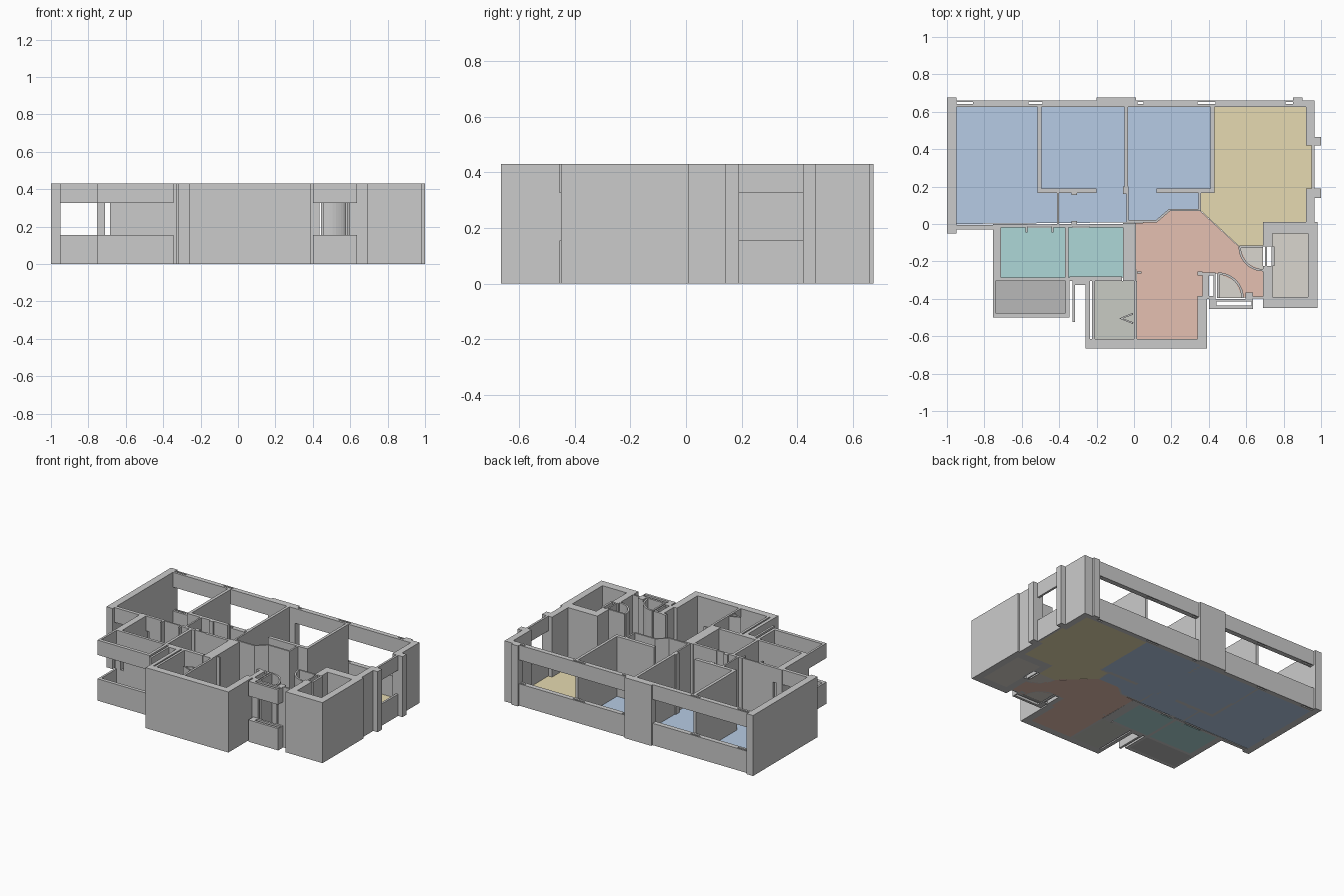
import bpy, bmesh, math
from mathutils import Vector

H = 0.43                                   # wall height
FULL = [(0, H)]
BANDS = [(0, 0.155), (0.325, H)]           # sill and header around a window opening


def finish(name, bm, color=None):
    bmesh.ops.recalc_face_normals(bm, faces=bm.faces)
    me = bpy.data.meshes.new(name)
    bm.to_mesh(me)
    bm.free()
    ob = bpy.data.objects.new(name, me)
    bpy.context.collection.objects.link(ob)
    if color:
        mat = bpy.data.materials.new(name + "_paint")
        mat.diffuse_color = (*color, 1)
        me.materials.append(mat)
    return ob


def add_prism(bm, pts, z0, z1):
    f = bm.faces.new([bm.verts.new((x, y, z0)) for x, y in pts])
    ret = bmesh.ops.extrude_face_region(bm, geom=[f], use_keep_orig=True)
    vs = [g for g in ret["geom"] if isinstance(g, bmesh.types.BMVert)]
    bmesh.ops.translate(bm, verts=vs, vec=(0, 0, z1 - z0))


def walls(name, rects, bands=FULL):
    """Upright boxes from (x0, x1, y0, y1) footprints."""
    bm = bmesh.new()
    for x0, x1, y0, y1 in rects:
        for z0, z1 in bands:
            add_prism(bm, [(x0, y0), (x1, y0), (x1, y1), (x0, y1)], z0, z1)
    return finish(name, bm)


def strip(name, path, t=0.012, z1=H):
    """Thin wall following a plan path."""
    p = [Vector(q) for q in path]
    left, right = [], []
    for i, q in enumerate(p):
        a = (q - p[i - 1]).normalized() if i else (p[1] - q).normalized()
        b = (p[i + 1] - q).normalized() if i < len(p) - 1 else a
        n = Vector((-a.y - b.y, a.x + b.x)).normalized()
        w = t / 2 / max(0.5, n.dot(Vector((-a.y, a.x))))
        left.append(q + n * w)
        right.append(q - n * w)
    bm = bmesh.new()
    add_prism(bm, [tuple(v) for v in left + right[::-1]], 0, z1)
    return finish(name, bm)


def floor(name, pts, color):
    bm = bmesh.new()
    add_prism(bm, pts, 0, 0.004)
    return finish(name, bm, color)


def rect(x0, x1, y0, y1):
    return [(x0, y0), (x1, y0), (x1, y1), (x0, y1)]


def arc(cx, cy, r, a0, a1, n=10):
    return [(cx + r * math.cos(math.radians(a0 + (a1 - a0) * i / n)),
             cy + r * math.sin(math.radians(a0 + (a1 - a0) * i / n))) for i in range(n + 1)]


# Outer shell: left wall, back piers, right wall and its piers
walls("left_wall", [(-1, -0.95, -0.05, 0.675)])
walls("back_piers", [(-0.2, 0.01, 0.625, 0.675), (0.85, 0.9, 0.625, 0.675)])
walls("right_wall", [(0.9, 0.965, 0.625, 0.66), (0.92, 0.965, 0.42, 0.625),
                     (0.92, 0.965, 0.01, 0.19), (0.965, 1, 0.42, 0.465),
                     (0.965, 1, 0.14, 0.19)])
walls("right_window_wall", [(0.95, 0.965, 0.19, 0.42)], BANDS)

# Back window walls, with narrow slots running down through them
slots = [(-0.95, -0.86), (-0.565, -0.49), (0.02, 0.05), (0.34, 0.435), (0.81, 0.85)]
back = []
for x0, x1 in [(-0.95, -0.2), (0.01, 0.85)]:
    back += [(x0, x1, 0.625, 0.641), (x0, x1, 0.651, 0.66)]
    x = x0
    for s0, s1 in slots:
        if x0 <= s0 < x1:
            if s0 > x:
                back.append((x, s0, 0.641, 0.651))
            x = s1
    if x < x1:
        back.append((x, x1, 0.641, 0.651))
walls("back_window_walls", back, BANDS)

# Bedroom front window and balcony parapet
walls("bedroom_front_window", [(-0.95, -0.755, -0.03, -0.005)], BANDS)
walls("balcony_parapet", [(-0.755, -0.74, -0.5, -0.305), (-0.74, -0.365, -0.5, -0.475),
                          (-0.365, -0.345, -0.5, -0.305)], BANDS)

# Wet room walls
walls("wet_room_walls", [(-0.755, -0.71, -0.305, 0), (-0.685, -0.345, -0.305, -0.285),
                         (-0.345, -0.065, -0.305, -0.28), (-0.37, -0.35, -0.285, -0.02),
                         (-0.06, 0.01, -0.305, 0.005)])
walls("wet_room_gap_sill", [(-0.71, -0.685, -0.305, -0.285), (-0.71, -0.685, -0.02, 0)], BANDS)
walls("wet_room_back_wall", [(-0.685, -0.57, -0.02, 0), (-0.57, -0.44, -0.014, -0.004),
                             (-0.44, -0.33, -0.02, 0), (-0.33, -0.24, -0.014, -0.004),
                             (-0.24, -0.06, -0.02, 0)])
walls("door_jambs", [(-0.58, -0.57, -0.045, -0.02), (-0.44, -0.43, -0.045, -0.02),
                     (-0.335, -0.305, -0.01, 0.015), (-0.335, -0.305, 0.155, 0.165),
                     (0.015, 0.04, -0.265, -0.255), (0.34, 0.365, -0.275, -0.255)])

# Front block around the utility shaft and the living space
walls("front_block_walls", [(-0.26, 0.39, -0.665, -0.615), (-0.26, -0.235, -0.615, -0.305),
                            (-0.225, -0.208, -0.615, -0.305), (0, 0.015, -0.615, -0.305),
                            (0.34, 0.39, -0.615, -0.385), (0.365, 0.39, -0.385, -0.26)])
walls("side_fin", [(-0.33, -0.315, -0.525, -0.305), (-0.315, -0.26, -0.325, -0.305)])
strip("shaft_hatch", [(-0.005, -0.48), (-0.07, -0.505), (-0.005, -0.53)], 0.01)

# Entry niche: hollow duct, window box, swing doors
walls("entry_duct", [(0.39, 0.4, -0.4, -0.26), (0.425, 0.437, -0.4, -0.26),
                     (0.4, 0.425, -0.275, -0.26), (0.4, 0.425, -0.4, -0.385)])
walls("entry_window_box", [(0.4, 0.635, -0.455, -0.437), (0.4, 0.635, -0.415, -0.4),
                           (0.4, 0.44, -0.437, -0.415), (0.628, 0.635, -0.437, -0.415)], BANDS)
walls("entry_post", [(0.595, 0.635, -0.4, -0.365)])
strip("entry_door_panel", [(0.635, -0.393), (0.69, -0.393)])
strip("swing_arc_front", arc(0.45, -0.395, 0.13, 0, 90))
strip("swing_leaf_front", [(0.45, -0.395), (0.45, -0.265)])
strip("swing_arc_side", arc(0.69, -0.122, 0.125, 180, 270))
strip("swing_leaf_side", [(0.565, -0.122), (0.69, -0.122)])

# Stair shaft on the right
walls("stair_shaft_walls", [(0.69, 0.98, -0.05, 0.01), (0.93, 0.98, -0.39, -0.05),
                            (0.69, 0.98, -0.45, -0.39), (0.69, 0.74, -0.39, -0.225),
                            (0.69, 0.74, -0.12, -0.05)])
walls("shaft_door", [(0.7, 0.71, -0.225, -0.12), (0.735, 0.75, -0.225, -0.12)])

# Inner partitions
walls("partitions", [(-0.517, -0.495, 0.165, 0.625), (-0.495, -0.2, 0.165, 0.19),
                     (-0.06, -0.03, 0.16, 0.2), (-0.052, -0.032, 0.2, 0.625),
                     (0.12, 0.43, 0.165, 0.19), (0.41, 0.43, 0.19, 0.625)])
strip("corridor_partition", [(-0.407, 0), (-0.407, 0.165)])
strip("angled_partition", [(-0.035, 0.16), (-0.035, 0.015), (0.12, 0.015), (0.19, 0.075),
                           (0.352, 0.075), (0.352, 0.165)])

# Coloured floors
floor("bedroom_floor", [(-0.95, 0), (0.12, 0.01), (0.19, 0.072), (0.35, 0.072), (0.35, 0.17),
                        (0.42, 0.17), (0.42, 0.625), (-0.95, 0.625)], (0.47, 0.6, 0.78))
floor("dining_floor", [(0.42, 0.625), (0.42, 0.17), (0.352, 0.17), (0.352, 0.075),
                       (0.565, -0.122), (0.69, -0.122), (0.69, 0.01), (0.92, 0.01),
                       (0.92, 0.19), (0.95, 0.19), (0.95, 0.42), (0.92, 0.42),
                       (0.92, 0.625)], (0.79, 0.7, 0.44))
floor("living_floor", [(0.01, 0.005), (0.12, 0.01), (0.19, 0.072), (0.352, 0.072),
                       (0.565, -0.125), (0.605, -0.21), (0.69, -0.247), (0.69, -0.393),
                       (0.58, -0.393), (0.54, -0.305), (0.45, -0.265), (0.365, -0.265),
                       (0.365, -0.385), (0.34, -0.385), (0.34, -0.615), (0.015, -0.615)],
      (0.78, 0.53, 0.44))
for i, x in enumerate([(-0.71, -0.37), (-0.35, -0.06)]):
    floor(f"wet_room_floor_{i + 1}", rect(*x, -0.285, -0.02), (0.42, 0.68, 0.68))
floor("balcony_floor", rect(-0.74, -0.365, -0.475, -0.305), (0.48, 0.48, 0.48))
floor("utility_floor", rect(-0.208, 0, -0.615, -0.305), (0.58, 0.6, 0.55))
floor("stair_floor", rect(0.74, 0.93, -0.39, -0.05), (0.7, 0.67, 0.62))
floor("swing_floor_front", [(0.45, -0.395)] + arc(0.45, -0.395, 0.13, 0, 90), (0.7, 0.67, 0.62))
floor("swing_floor_side", [(0.69, -0.122)] + arc(0.69, -0.122, 0.125, 180, 270), (0.7, 0.67, 0.62))
